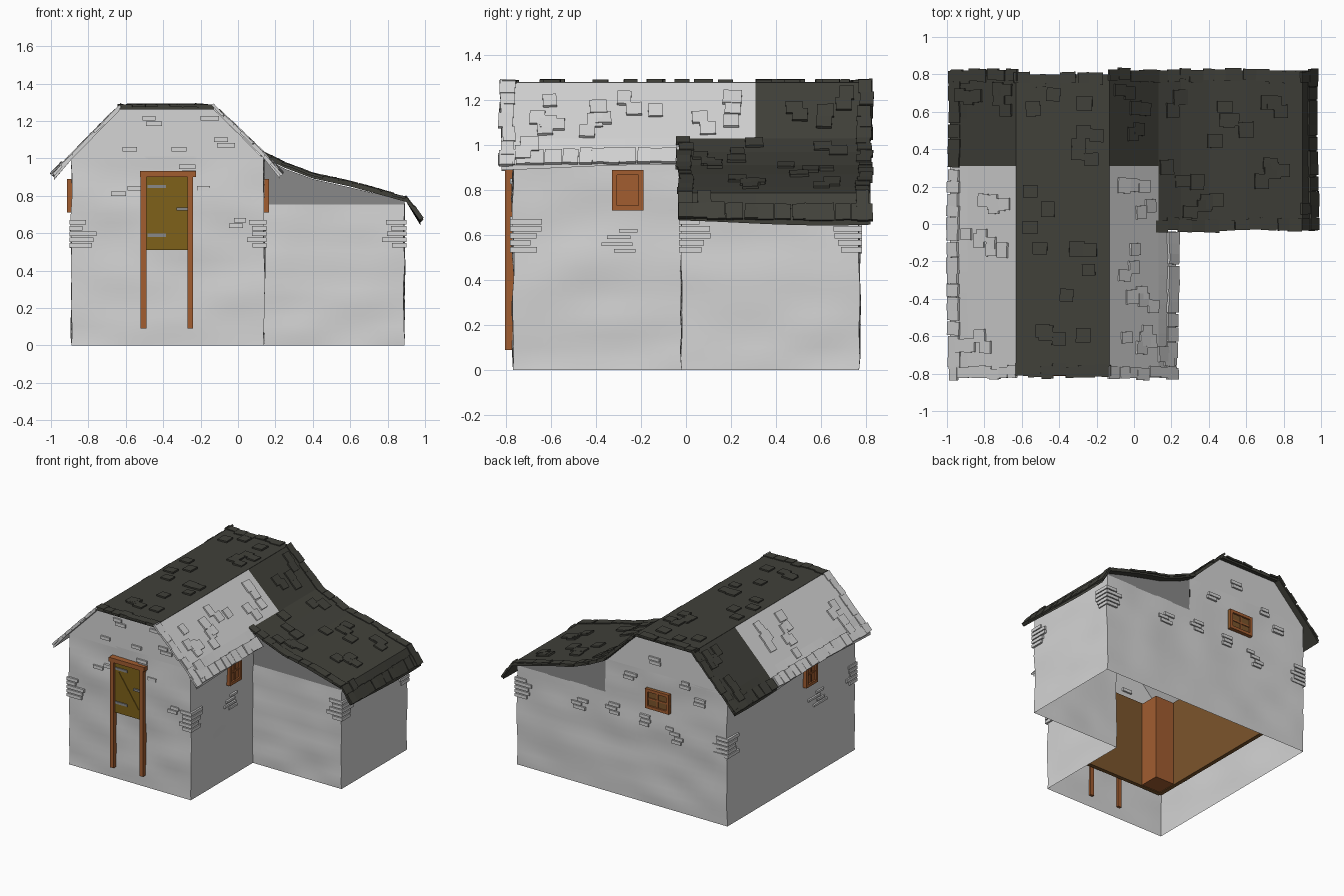
import bpy, bmesh, math, random
from mathutils import Vector, Matrix, noise

if "Cube" in bpy.data.objects:
    bpy.data.objects.remove(bpy.data.objects["Cube"])

random.seed(4)
R = random.uniform

def mat(name, c):
    m = bpy.data.materials.new(name)
    m.diffuse_color = (*c, 1)
    m.use_nodes = True
    m.node_tree.nodes["Principled BSDF"].inputs["Base Color"].default_value = m.diffuse_color
    return m

PLASTER = mat("pale plaster", (0.66, 0.66, 0.66))
SLATE = mat("dark slate", (0.052, 0.052, 0.042))
GREY = mat("mid grey", (0.25, 0.25, 0.25))
WOOD = mat("orange wood", (0.36, 0.11, 0.03))
DOOR = mat("olive door", (0.21, 0.12, 0.01))
BROWN = mat("brown boards", (0.20, 0.09, 0.025))

def finish(name, bm, m, smooth=False, normals=True):
    if normals:
        bmesh.ops.recalc_face_normals(bm, faces=bm.faces)
    me = bpy.data.meshes.new(name)
    bm.to_mesh(me)
    bm.free()
    me.materials.append(m)
    ob = bpy.data.objects.new(name, me)
    bpy.context.collection.objects.link(ob)
    if smooth:
        bpy.context.view_layer.objects.active = ob
        ob.select_set(True)
        bpy.ops.object.shade_smooth_by_angle(angle=math.radians(40))
        ob.select_set(False)
    return ob

def add_box(bm, c, s, rot=None):
    M = Matrix.Translation(c) @ (rot or Matrix()) @ Matrix.Diagonal((*s, 1))
    bmesh.ops.create_cube(bm, size=1, matrix=M)

def boxes(name, m, items):
    bm = bmesh.new()
    for it in items:
        add_box(bm, *it)
    return finish(name, bm, m)

# uneven plaster walls around an L-shaped plan, open underneath
def wobble(x, y, z):
    if z < 0.01:
        return Vector((x, y, 0))
    p = Vector((x * 3, y * 3, z * 6))
    return Vector((x + 0.011 * noise.noise(p), y + 0.011 * noise.noise(p + Vector((9, 4, 2))), z))

plan = [(-0.89, -0.77, 1.01), (0.14, -0.77, 1.01), (0.14, -0.02, 0.76), (0.89, -0.02, 0.76),
        (0.89, 0.77, 0.76), (0.14, 0.77, 1.01), (-0.89, 0.77, 1.01)]
bm = bmesh.new()
for i, (x0, y0, top) in enumerate(plan):
    x1, y1, _ = plan[(i + 1) % len(plan)]
    n, rows = 16, int(round(top / 0.0505))
    g = [[bm.verts.new(wobble(x0 + (x1 - x0) * a / n, y0 + (y1 - y0) * a / n, top * b / rows))
          for a in range(n + 1)] for b in range(rows + 1)]
    for b in range(rows):
        for a in range(n):
            bm.faces.new((g[b][a], g[b][a + 1], g[b + 1][a + 1], g[b + 1][a]))
bmesh.ops.remove_doubles(bm, verts=bm.verts, dist=0.004)
finish("walls", bm, PLASTER, True, False)

# gables of the main block and grey infill of the side wing
def flat(name, pts, y, m):
    bm = bmesh.new()
    bm.faces.new([bm.verts.new((x, y, z)) for x, z in pts])
    return finish(name, bm, m, normals=False)

gable = [(-0.89, 0.995), (0.14, 0.995), (-0.13, 1.262), (-0.63, 1.262)]
wing = [(0.14, 0.755), (0.89, 0.755), (0.89, 0.775), (0.6, 0.845), (0.4, 0.89), (0.25, 0.945), (0.14, 1.0)]
flat("front_gable", gable, -0.77, PLASTER)
flat("back_gable", gable[::-1], 0.77, PLASTER)
flat("wing_front_infill", wing, -0.02, GREY)
flat("wing_back_infill", wing[::-1], 0.77, GREY)

# roof panels: a thick strip along a profile, sagging at the eave
def sag(y):
    return 0.012 * math.sin(4 * y + 2.2)

def roof(name, prof, y0, y1, m, droop=True):
    bm = bmesh.new()
    ny, th = 10, 0.02
    def grid(dz):
        return [[bm.verts.new((x, y0 + (y1 - y0) * j / ny,
                 z - dz + (sag(y0 + (y1 - y0) * j / ny) if droop and i == len(prof) - 1 else 0)))
                 for j in range(ny + 1)] for i, (x, z) in enumerate(prof)]
    g = grid(0)
    faces = [bm.faces.new((g[i][j], g[i + 1][j], g[i + 1][j + 1], g[i][j + 1]))
             for i in range(len(prof) - 1) for j in range(ny)]
    ext = bmesh.ops.extrude_face_region(bm, geom=faces, use_keep_orig=True)
    for v in ext["geom"]:
        if isinstance(v, bmesh.types.BMVert):
            v.co.z -= th
    finish(name, bm, m)

def at(prof, d):
    # point and slope at distance d along a profile
    for (xa, za), (xb, zb) in zip(prof, prof[1:]):
        L = math.hypot(xb - xa, zb - za)
        if d <= L or (xb, zb) == prof[-1]:
            t = min(d / L, 1)
            return xa + (xb - xa) * t, za + (zb - za) * t, math.atan2(zb - za, xb - xa)
        d -= L

def tiles(name, prof, y0, y1, m, count, eave=True, ends=(True, True), thick=0.014):
    L = sum(math.dist(a, b) for a, b in zip(prof, prof[1:]))
    bm = bmesh.new()
    def tile(d, y, w, h, lift=0.004):
        x, z, a = at(prof, d)
        up = 1 if abs(a) < math.pi / 2 else -1
        rot = Matrix.Rotation(-a + R(-.06, .06), 4, 'Y') @ Matrix.Rotation(R(-.05, .05), 4, 'Z')
        add_box(bm, (x - math.sin(a) * lift * up, y, z + math.cos(a) * lift * up), (h, w, thick), rot)
    for _ in range(count):
        d, y = R(0.06, L - 0.1), R(y0 + 0.09, y1 - 0.09)
        tile(d, y, R(0.06, 0.085), R(0.07, 0.085))
        if random.random() < 0.35:
            tile(min(d + 0.07, L - 0.06), y + R(-.05, .05), 0.07, 0.075)
    if eave:
        y = y0 + 0.03
        while y < y1 - 0.02:
            w = R(0.055, 0.085)
            tile(L - 0.035, y, w, R(0.075, 0.09), 0.004 + sag(y) * 0.7)
            y += w
    for on, yy in zip(ends, (y0 + 0.025, y1 - 0.025)):
        d = 0.03
        while on and d < L:
            h = R(0.06, 0.09)
            tile(min(d, L - 0.03), yy + R(-.01, .01), R(0.055, 0.07), h, 0.0)
            d += h
    finish(name, bm, m)

left = [(-0.63, 1.28), (-0.89, 1.015), (-0.985, 0.915)]
right = [(-0.13, 1.28), (0.13, 1.03), (0.225, 0.92)]
upper = [(-0.13, 1.28), (0.13, 1.03)]
crown = [(-0.63, 1.282), (-0.13, 1.282)]
lean = [(0.12, 1.035), (0.25, 0.97), (0.4, 0.913), (0.6, 0.87), (0.8, 0.815), (0.9, 0.787), (0.975, 0.675)]
parts = [("crown", crown, -0.81, 0.8, SLATE, 16, False, (True, True)),
         ("left_front", left, -0.82, 0.31, PLASTER, 12, True, (True, False)),
         ("left_back", left, 0.31, 0.82, SLATE, 5, True, (False, True)),
         ("right_front", right, -0.82, -0.04, PLASTER, 9, True, (True, False)),
         ("right_middle", upper, -0.04, 0.31, PLASTER, 3, False, (False, False)),
         ("right_back", upper, 0.31, 0.82, SLATE, 4, False, (False, True)),
         ("wing", lean, -0.03, 0.82, SLATE, 20, True, (True, True))]
for n, prof, y0, y1, m, cnt, eave, ends in parts:
    roof(n + "_roof", prof, y0, y1, m, eave)
    tiles(n + "_tiles", prof, y0, y1, m, cnt, eave, ends)

# exposed wall stones: corner stacks and scattered courses
st = []
for cx, cy, sx, sy in ((-0.89, -0.77, 1, 1), (0.14, -0.77, -1, 1), (0.89, -0.02, -1, 1),
                       (0.89, 0.77, -1, -1), (-0.89, 0.77, 1, -1)):
    for k in range(5):
        z, a, b = 0.535 + k * 0.031, R(0.07, 0.15), R(0.07, 0.15)
        st.append(((cx + sx * (a / 2 - 0.012), cy + sy * (b / 2 - 0.012), z), (a, b, 0.024)))
for x, y, z, n in ((-0.46, -0.77, 1.215, 2), (-0.2, -0.77, 1.215, 1), (-0.57, -0.77, 1.05, 1),
                   (-0.33, -0.77, 1.05, 1), (-0.1, -0.77, 1.1, 2), (-0.3, -0.77, 0.955, 2),
                   (-0.6, -0.77, 0.84, 2), (-0.15, -0.77, 0.84, 1), (0, -0.77, 0.67, 2),
                   (-0.45, 0.77, 0.62, 4), (-0.2, 0.77, 0.66, 3), (0.1, 0.77, 0.68, 3),
                   (0.35, 0.77, 0.64, 3), (-0.05, 0.77, 0.95, 2), (-0.5, 0.77, 1.0, 2),
                   (-0.25, 0.77, 1.12, 2), (-0.7, 0.77, 0.9, 2)):
    for k in range(n):
        st.append(((x + R(-.05, .05), y, z - 0.03 * k), (R(0.06, 0.1), 0.026, 0.024)))
for x, n in ((0.14, 4), (-0.89, 4)):
    for k in range(n):
        st.append(((x, -0.3 + R(-.06, .06), 0.62 - 0.03 * k), (0.024, R(0.08, 0.16), 0.016)))
boxes("wall_stones", PLASTER, st)

# door with posts, lintel, brace and iron fittings
boxes("door", DOOR, [((-0.38, -0.775, 0.705), (0.23, 0.02, 0.39))])
boxes("door_brace", DOOR, [((-0.38, -0.787, 0.7), (0.02, 0.006, 0.3), Matrix.Rotation(-0.6, 4, 'Y'))])
boxes("door_frame", WOOD, [((-0.505, -0.78, 0.505), (0.03, 0.05, 0.83)),
                           ((-0.255, -0.78, 0.505), (0.03, 0.05, 0.83)),
                           ((-0.375, -0.785, 0.917), (0.3, 0.055, 0.033))])
boxes("door_iron", GREY, [((-0.435, -0.788, 0.85), (0.1, 0.008, 0.018)),
                          ((-0.435, -0.788, 0.59), (0.1, 0.008, 0.018)),
                          ((-0.3, -0.79, 0.73), (0.06, 0.012, 0.016))])

# windows: frame, cross bars and shutter board behind
def window(name, c, w, h, side):
    def b(u, z, du, dz, t):
        return ((c[0], c[1] + u, c[2] + z), (t, du, dz)) if side else ((c[0] + u, c[1], c[2] + z), (du, t, dz))
    f = 0.022
    boxes(name + "_frame", WOOD, [b(s * (w - f) / 2, 0, f, h, 0.05) for s in (-1, 1)] +
          [b(0, s * (h - f) / 2, w, f, 0.05) for s in (-1, 1)] +
          [b(0, 0, 0.012, h, 0.036), b(0, 0, w, 0.012, 0.036)])
    boxes(name + "_panes", BROWN if not side else WOOD, [b(0, 0, w, h, 0.024)])

window("right_window", (0.14, -0.26, 0.80), 0.14, 0.18, True)
window("left_window", (-0.89, -0.22, 0.80), 0.14, 0.18, True)
window("back_window", (-0.31, 0.77, 0.81), 0.2, 0.15, False)

# inner timber lining seen through the open base
boxes("inner_lining", BROWN, [((-0.845, 0, 0.63), (0.03, 1.46, 0.66)),
                              ((-0.375, -0.725, 0.63), (0.94, 0.03, 0.66))])
boxes("inner_corner_post", WOOD, [((-0.76, -0.64, 0.63), (0.18, 0.16, 0.65))])
